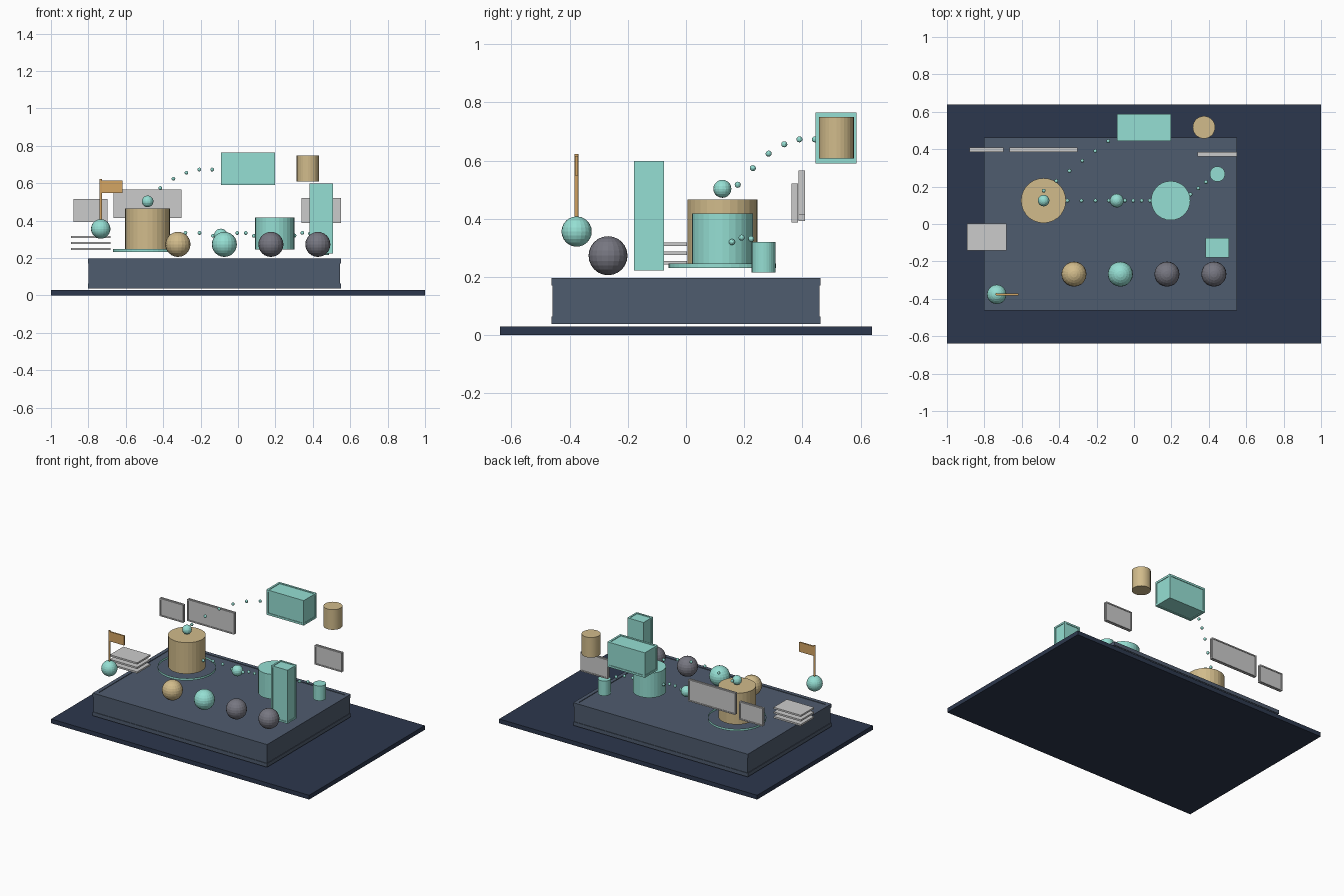
import bpy, bmesh
from mathutils import Vector, Matrix

if "Cube" in bpy.data.objects:
    bpy.data.objects.remove(bpy.data.objects["Cube"])


def material(name, rgb):
    m = bpy.data.materials.new(name)
    m.diffuse_color = [(c / 255) ** 2.2 for c in rgb] + [1]
    m.use_nodes = True
    m.node_tree.nodes["Principled BSDF"].inputs["Base Color"].default_value = m.diffuse_color
    return m


NAVY = material("navy", (48, 58, 78))
SLATE = material("slate", (80, 92, 110))
TEAL = material("teal", (148, 222, 210))
TAN = material("tan", (208, 186, 138))
GREY = material("grey", (118, 118, 128))
PALE = material("pale", (216, 216, 220))
ORANGE = material("orange", (212, 164, 100))


def finish(name, bm, mat):
    me = bpy.data.meshes.new(name)
    bm.to_mesh(me)
    bm.free()
    me.materials.append(mat)
    ob = bpy.data.objects.new(name, me)
    bpy.context.collection.objects.link(ob)
    return ob


def add_box(bm, lo, hi):
    lo, hi = Vector(lo), Vector(hi)
    m = Matrix.Translation((lo + hi) / 2) @ Matrix.Diagonal((hi - lo).to_4d())
    m[3][3] = 1
    bmesh.ops.create_cube(bm, size=1, matrix=m)


def box(name, lo, hi, mat):
    bm = bmesh.new()
    add_box(bm, lo, hi)
    return finish(name, bm, mat)


def framed_box(name, lo, hi, t, inset, mat, axes=(0, 1, 2)):
    """Body set slightly inside bars of thickness t that follow the edges."""
    bm = bmesh.new()
    add_box(bm, [v + inset for v in lo], [v - inset for v in hi])
    for a in axes:
        b, c = [i for i in range(3) if i != a]
        for sb in (0, 1):
            for sc in (0, 1):
                l, h = list(lo), list(hi)
                for k, s in ((b, sb), (c, sc)):
                    if s:
                        l[k] = hi[k] - t
                    else:
                        h[k] = lo[k] + t
                add_box(bm, l, h)
    return finish(name, bm, mat)


def cylinder(name, x, y, z0, z1, r, mat, caps=True, sides=28):
    bm = bmesh.new()
    bmesh.ops.create_cone(bm, cap_ends=caps, segments=sides, radius1=r, radius2=r,
                          depth=z1 - z0, matrix=Matrix.Translation((x, y, (z0 + z1) / 2)))
    return finish(name, bm, mat)


def ball(name, pos, r, mat, seg=20, rings=12):
    bm = bmesh.new()
    bmesh.ops.create_uvsphere(bm, u_segments=seg, v_segments=rings, radius=r,
                              matrix=Matrix.Translation(pos))
    return finish(name, bm, mat)


# ground slab and raised platform with edge rails
box("base_slab", (-1, -.64, 0), (1, .64, .03), NAVY)
framed_box("platform", (-.803, -.463, .038), (.55, .463, .197), .026, .004, SLATE, (0, 1))

# drums and the thin open ring round the large one
cylinder("large_drum", -.484, .125, .247, .466, .12, TAN)
cylinder("drum_ring", -.484, .125, .231, .247, .185, TEAL, caps=False, sides=40)
cylinder("teal_drum", .196, .125, .245, .418, .105, TEAL)
cylinder("small_teal_drum", .446, .267, .216, .32, .041, TEAL)
cylinder("back_drum", .374, .517, .608, .749, .06, TAN)

# framed boxes
framed_box("back_box", (-.092, .445, .59), (.198, .587, .765), .014, .004, TEAL)
framed_box("tall_box", (.382, -.178, .223), (.508, -.075, .598), .012, .004, TEAL)

# floating panels along the back
for name, x0, x1, y0, z0, z1 in (("wide_panel", -.665, -.302, .386, .415, .566),
                                 ("left_panel", -.88, -.697, .386, .392, .516),
                                 ("right_panel", .34, .55, .362, .388, .522)):
    framed_box(name, (x0, y0, z0), (x1, y0 + .023, z1), .008, .004, PALE)

# stack of sheets on the left
for i, z in enumerate((.243, .275, .307)):
    box(f"sheet_{i + 1}", (-.893, -.143, z), (-.682, .004, z + .012), PALE)

# row of balls at the front
for i, (x, mat) in enumerate(((-.321, TAN), (-.073, TEAL), (.176, GREY), (.427, GREY))):
    ball(f"front_ball_{i + 1}", (x, -.268, .273), .067, mat)

# ball with flag
ball("flag_ball", (-.734, -.376, .356), .052, TEAL)
cylinder("flag_pole", -.734, -.376, .38, .622, .0065, ORANGE, sides=12)
box("flag", (-.732, -.381, .548), (-.618, -.371, .615), ORANGE)

# marker balls
ball("drum_top_ball", (-.483, .125, .503), .031, TEAL, 16, 10)
ball("middle_ball", (-.092, .125, .32), .037, TEAL, 16, 10)

# dotted trails linking the parts
trails = {
    "upper_trail": [(-.483, .178, .517), (-.415, .23, .574), (-.345, .284, .624),
                    (-.276, .338, .656), (-.207, .39, .673), (-.138, .443, .673)],
    "left_trail": [(-.356, .125, .319), (-.281, .125, .334),
                   (-.206, .125, .334), (-.134, .125, .319)],
    "middle_trail": [(-.048, .125, .319), (-.004, .125, .334),
                     (.041, .125, .334), (.085, .125, .319)],
    "right_trail": [(.302, .158, .32), (.344, .191, .335), (.385, .224, .331)],
}
for name, pts in trails.items():
    for i, p in enumerate(pts):
        ball(f"{name}_dot_{i + 1}", p, .0105, TEAL, 10, 6)
